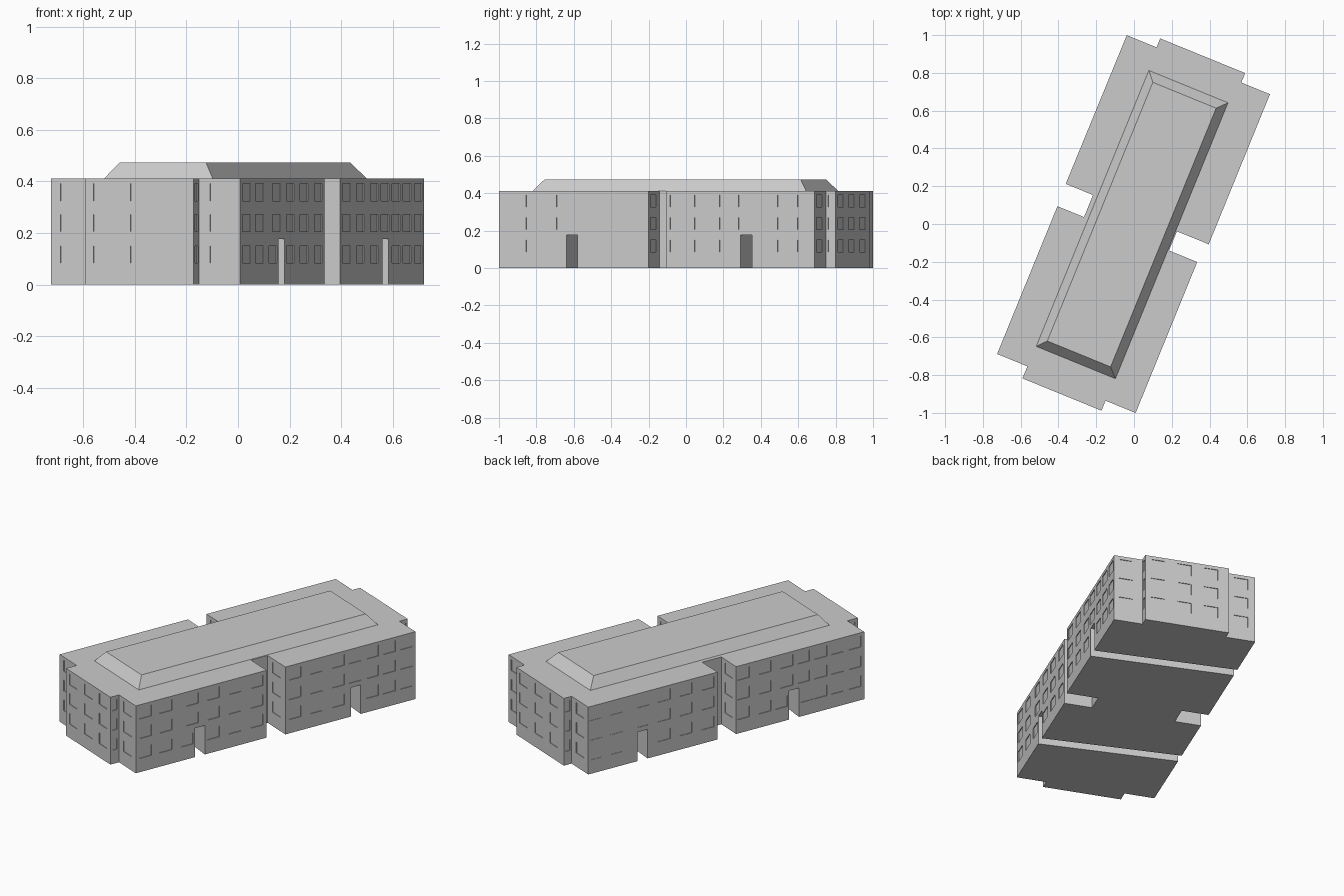
import bpy, bmesh, math
from mathutils import Matrix, Vector

cube = bpy.data.objects.get("Cube")
if cube:
    bpy.data.objects.remove(cube, do_unlink=True)

TURN = Matrix.Rotation(math.radians(-22.2), 4, 'Z')
WALL, TOP = 0.412, 0.473
DEPTH = 0.004
ROWS = (0.117, 0.238, 0.358)

grey = bpy.data.materials.new("plain_grey")
grey.use_nodes = True
grey.diffuse_color = (0.6, 0.6, 0.6, 1)
grey.node_tree.nodes["Principled BSDF"].inputs["Base Color"].default_value = (0.6, 0.6, 0.6, 1)


def make(name, bm, helper=False):
    bmesh.ops.recalc_face_normals(bm, faces=bm.faces)
    mesh = bpy.data.meshes.new(name)
    bm.to_mesh(mesh)
    bm.free()
    mesh.materials.append(grey)
    obj = bpy.data.objects.new(name, mesh)
    obj.matrix_world = TURN
    bpy.context.collection.objects.link(obj)
    obj.hide_render = helper
    if helper:
        obj.hide_set(True)
    return obj


def prism(bm, low, high, z0, z1):
    a = [bm.verts.new((x, y, z0)) for x, y in low]
    b = [bm.verts.new((x, y, z1)) for x, y in high]
    bm.faces.new(a[::-1])
    bm.faces.new(b)
    n = len(a)
    for i in range(n):
        bm.faces.new((a[i], a[(i + 1) % n], b[(i + 1) % n], b[i]))


def rect(x0, x1, y0, y1):
    return [(x0, y0), (x1, y0), (x1, y1), (x0, y1)]


# Main block: two wings joined by a narrow middle, with a bay at each end
outline = [(-.413, .911), (-.243, .911), (-.243, .962), (.243, .962), (.243, .908), (.407, .908),
           (.407, .05), (.225, .05), (.225, -.06), (.386, -.06), (.386, -.923), (.214, -.923),
           (.214, -.98), (-.238, -.98), (-.238, -.911), (-.411, -.911), (-.411, -.066),
           (-.259, -.066), (-.259, .06), (-.415, .06)]
bm = bmesh.new()
prism(bm, outline, outline, 0, WALL)
walls = make("building_walls", bm)

# Two slightly slanted ground-floor passages running through the wings
passages = ((-.501, -.449), (.515, .552))   # centre on the +x side, centre on the -x side
HALF = 0.0325
bm = bmesh.new()
for right, left in passages:
    mid, slope = (right + left) / 2, (right - left) / 1.6
    quad = [(s * .5, mid + s * slope + d * HALF) for s, d in ((-1, -1), (1, -1), (1, 1), (-1, 1))]
    prism(bm, quad, quad, -.1, .177)
passage_cutter = make("passage_cutter", bm, True)

# Shallow recessed windows
bm = bmesh.new()


def window(x, y, z, along_y, width=0.08, height=0.066):
    dx, dy = (DEPTH, width / 2) if along_y else (width / 2, DEPTH)
    r = rect(x - dx, x + dx, y - dy, y + dy)
    prism(bm, r, r, z - height / 2, z + height / 2)


lower = (-.86, -.725, -.55, -.41, -.268, -.124)
upper = (.114, .256, .40, .51, .624, .735, .85)
long_walls = [(.386, lower, 1), (.407, upper, 1),
              (-.415, [-v for v in lower], -1), (-.411, [-v for v in upper], -1)]
for x, centres, side in long_walls:
    for row, z in enumerate(ROWS):
        for c in centres:
            if row == 0:
                # ground-floor windows make room for the passages
                p = min((q[0] if side > 0 else q[1] for q in passages), key=lambda q: abs(q - c))
                if abs(c - p) < .02:
                    continue
                if abs(c - p) < .08:
                    c = p + math.copysign(.085, c - p)
            window(x, c, z, True)

# End walls, bay sides and the inner faces of the side recesses
across = [(-.165, -.98), (-.01, -.98), (.14, -.98), (.30, -.923), (-.33, -.911),
          (.17, .962), (.015, .962), (-.14, .962), (.34, .908), (-.33, .911),
          (.316, -.06), (.316, .05), (-.335, -.066), (-.335, .06)]
bay_sides = [(.214, -.952), (-.238, -.946), (.243, .935), (-.243, .937)]
for z in ROWS:
    for x, y in across:
        window(x, y, z, False)
    for x, y in bay_sides:
        window(x, y, z, True, 0.03)

window_cutter = make("window_cutter", bm, True)

for cutter in (passage_cutter, window_cutter):
    mod = walls.modifiers.new(cutter.name, 'BOOLEAN')
    mod.operation = 'DIFFERENCE'
    mod.solver = 'EXACT'
    mod.object = cutter

# Low hipped roof with a flat top
bm = bmesh.new()
prism(bm, rect(-.236, .22, -.797, .784), rect(-.191, .171, -.747, .732), WALL - .002, TOP)
make("raised_roof", bm)
